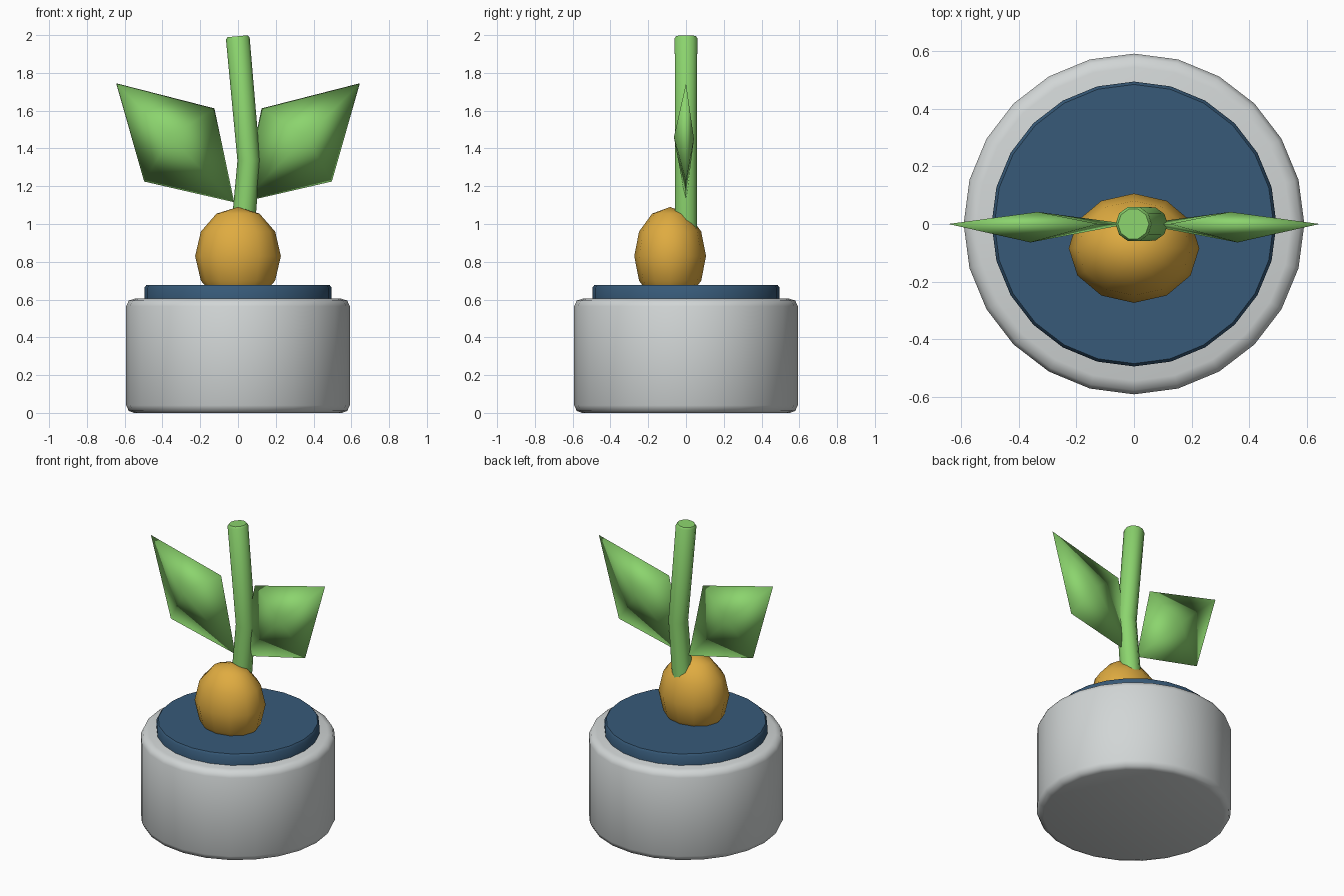
import bpy, bmesh, math
from mathutils import Vector, Matrix

if "Cube" in bpy.data.objects:
    bpy.data.objects.remove(bpy.data.objects["Cube"])


def material(name, rgb):
    m = bpy.data.materials.new(name)
    m.diffuse_color = (*rgb, 1)
    m.use_nodes = True
    m.node_tree.nodes["Principled BSDF"].inputs["Base Color"].default_value = m.diffuse_color
    return m


GREY = material("pale grey", (0.64, 0.67, 0.67))
BLUE = material("slate blue", (0.038, 0.102, 0.19))
ORANGE = material("golden orange", (0.74, 0.41, 0.052))
GREEN = material("leaf green", (0.26, 0.66, 0.155))


def finish(name, bm, mat, angle):
    """Turn a bmesh into a named, smooth shaded object."""
    bmesh.ops.recalc_face_normals(bm, faces=bm.faces)
    mesh = bpy.data.meshes.new(name)
    bm.to_mesh(mesh)
    bm.free()
    mesh.materials.append(mat)
    ob = bpy.data.objects.new(name, mesh)
    bpy.context.collection.objects.link(ob)
    bpy.ops.object.select_all(action='DESELECT')
    bpy.context.view_layer.objects.active = ob
    ob.select_set(True)
    if angle:
        bpy.ops.object.shade_smooth_by_angle(angle=math.radians(angle))
    else:
        bpy.ops.object.shade_smooth()
    return ob


def tube(rings, sides):
    """Capped tube through rings of (centre, tilt about y, radius)."""
    bm = bmesh.new()
    loops = []
    for centre, tilt, r in rings:
        rot = Matrix.Rotation(tilt, 3, 'Y')
        loops.append([bm.verts.new(Vector(centre) + rot @ Vector(
            (r * math.cos(k * math.tau / sides), r * math.sin(k * math.tau / sides), 0)))
            for k in range(sides)])
    for a, b in zip(loops, loops[1:]):
        for k in range(sides):
            n = (k + 1) % sides
            bm.faces.new((a[k], a[n], b[n], b[k]))
    bm.faces.new(loops[0][::-1])
    bm.faces.new(loops[-1])
    return bm


def turned(name, profile, mat):
    finish(name, tube([((0, 0, z), 0, r) for r, z in profile], 24), mat, 50)


# Pot with rounded rims, and the disc lying on it
turned("pot", [(0.55, 0), (0.578, 0.01), (0.592, 0.04),
               (0.592, 0.565), (0.578, 0.595), (0.545, 0.605)], GREY)
turned("soil_disc", [(0.495, 0.59), (0.495, 0.664), (0.485, 0.677)], BLUE)

# Bulb sunk into the disc
bm = bmesh.new()
bmesh.ops.create_uvsphere(bm, u_segments=12, v_segments=6, radius=1)
bmesh.ops.scale(bm, vec=(0.227, 0.19, 0.26), verts=bm.verts)
bmesh.ops.translate(bm, vec=(0, -0.084, 0.83), verts=bm.verts)
finish("bulb", bm, ORANGE, None)

# Bent stem
stem = tube([((0.02, 0, 0.9), 0.085, 0.063),
             ((0.057, 0, 1.335), 0.0, 0.06),
             ((-0.001, 0, 1.982), -0.09, 0.063),
             ((-0.002, 0, 1.994), -0.09, 0.054)], 10)
finish("stem", stem, GREEN, 50)

# Two mirrored leaves: a four-cornered rim with a raised point on each side
RIM = [(0.02, 1.115), (0.497, 1.225), (0.645, 1.745), (0.125, 1.612)]
for side, label in ((1, "right"), (-1, "left")):
    bm = bmesh.new()
    rim = [bm.verts.new((side * x, 0, z)) for x, z in RIM]
    for apex in ((0.36, -0.064, 1.46), (0.335, 0.042, 1.45)):
        tip = bm.verts.new((side * apex[0], apex[1], apex[2]))
        for k in range(4):
            bm.faces.new((rim[k], rim[(k + 1) % 4], tip))
    finish(label + "_leaf", bm, GREEN, None)
